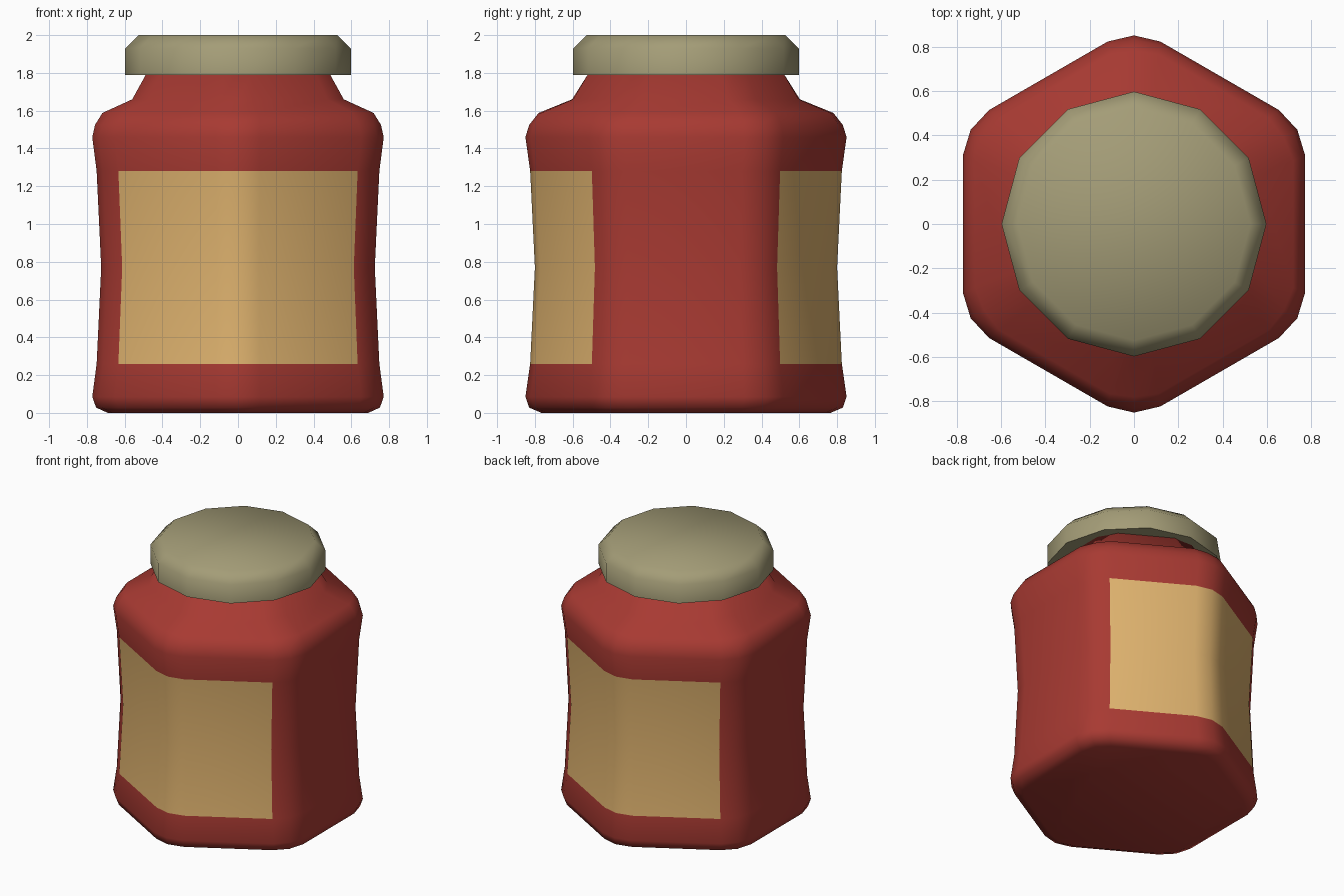
import bpy, bmesh, math

if "Cube" in bpy.data.objects:
    bpy.data.objects.remove(bpy.data.objects["Cube"])


def material(name, rgb):
    m = bpy.data.materials.new(name)
    m.diffuse_color = (*rgb, 1)
    m.use_nodes = True
    m.node_tree.nodes["Principled BSDF"].inputs["Base Color"].default_value = m.diffuse_color
    return m


RED = material("red_glass", (0.39, 0.042, 0.032))
CREAM = material("tan_label", (0.73, 0.445, 0.156))
OLIVE = material("olive_lid", (0.37, 0.335, 0.185))


def loft(name, rings, materials):
    """Skin stacked rings of points and cap both ends."""
    bm = bmesh.new()
    loops = [[bm.verts.new(p) for p in ring] for ring in rings]
    n = len(loops[0])
    for a, b in zip(loops, loops[1:]):
        for i in range(n):
            j = (i + 1) % n
            bm.faces.new((a[i], a[j], b[j], b[i]))
    bm.faces.new(loops[0][::-1])
    bm.faces.new(loops[-1])
    # label: the two front and two back panels between the label heights
    if len(materials) > 1:
        for f in bm.faces:
            c = f.calc_center_median()
            if 0.26 < c.z < 1.28 and abs(c.y) > 0.45 and abs(c.x) < 0.6:
                f.material_index = 1
    me = bpy.data.meshes.new(name)
    bm.to_mesh(me)
    bm.free()
    for m in materials:
        me.materials.append(m)
    ob = bpy.data.objects.new(name, me)
    bpy.context.collection.objects.link(ob)
    bpy.ops.object.select_all(action='DESELECT')
    ob.select_set(True)
    bpy.context.view_layer.objects.active = ob
    bpy.ops.object.shade_smooth_by_angle(angle=math.radians(62))
    return ob


def hex_ring(z, corner, side):
    """Hexagon with each corner rounded by three points."""
    pts = []
    for k in range(6):
        for off, r in ((-8.2, side), (0, corner), (8.2, side)):
            a = math.radians(30 + 60 * k + off)
            pts.append((r * math.cos(a), r * math.sin(a), z))
    return pts


def round_ring(z, r, n=12):
    return [(r * math.cos(math.tau * i / n), r * math.sin(math.tau * i / n), z)
            for i in range(n)]


# Jar body: height, corner radius, radius beside the corner
profile = [
    (0.00, 0.765, 0.742), (0.028, 0.83, 0.809), (0.085, 0.85, 0.831),
    (0.26, 0.825, 0.806), (0.77, 0.80, 0.780), (1.28, 0.825, 0.806),
    (1.46, 0.85, 0.831), (1.525, 0.83, 0.815), (1.588, 0.78, 0.773),
    (1.66, 0.603, 0.603), (1.80, 0.512, 0.52),
]
loft("jar_body", [hex_ring(*p) for p in profile], [RED, CREAM])

# Twelve-sided lid with a bevelled top rim
loft("lid", [round_ring(z, r) for z, r in ((1.79, 0.597), (1.93, 0.597), (2.0, 0.525))],
     [OLIVE])
